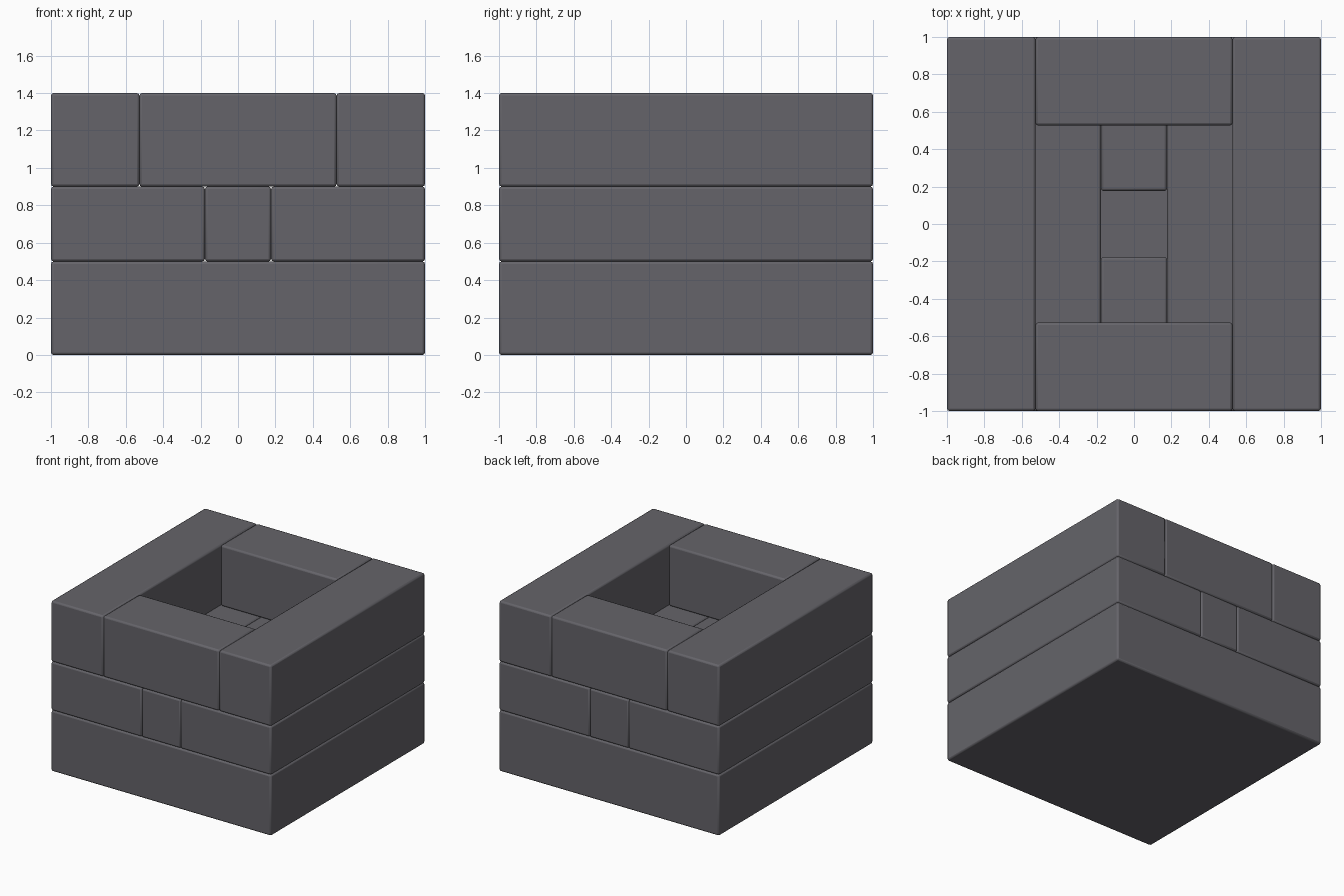
import bpy
import bmesh
from mathutils import Vector

cube = bpy.data.objects.get("Cube")
if cube:
    bpy.data.objects.remove(cube, do_unlink=True)

# One stone colour for every block
stone = bpy.data.materials.new("grey stone")
stone.use_nodes = True
colour = (0.13, 0.127, 0.143, 1)
stone.diffuse_color = colour
stone.node_tree.nodes["Principled BSDF"].inputs["Base Color"].default_value = colour


def block(name, low, high):
    """Box between two corners, with softly rounded edges."""
    low, high = Vector(low), Vector(high)
    size, middle = high - low, (low + high) / 2
    bm = bmesh.new()
    bmesh.ops.create_cube(bm, size=1)
    for v in bm.verts:
        v.co = Vector(a * b for a, b in zip(v.co, size))
    mesh = bpy.data.meshes.new(name)
    bm.to_mesh(mesh)
    bm.free()
    mesh.materials.append(stone)
    obj = bpy.data.objects.new(name, mesh)
    obj.location = middle
    bpy.context.collection.objects.link(obj)
    bevel = obj.modifiers.new("rounded edges", "BEVEL")
    bevel.width = 0.014
    bevel.segments = 2
    bpy.ops.object.select_all(action="DESELECT")
    obj.select_set(True)
    bpy.context.view_layer.objects.active = obj
    bpy.ops.object.shade_smooth_by_angle(angle=0.7)


def ring(course, gap, bottom, top):
    """Two long side blocks with two short blocks between them."""
    block(course + "_right_block", (-1, -1, bottom), (-gap, 1, top))
    block(course + "_left_block", (gap, -1, bottom), (1, 1, top))
    block(course + "_front_block", (-gap, -1, bottom), (gap, -gap, top))
    block(course + "_back_block", (-gap, gap, bottom), (gap, 1, top))


# Solid base, then two courses around an opening that widens upward
block("base_slab", (-1, -1, 0), (1, 1, 0.5))
ring("middle", 0.177, 0.5, 0.9)
ring("upper", 0.527, 0.9, 1.4)
